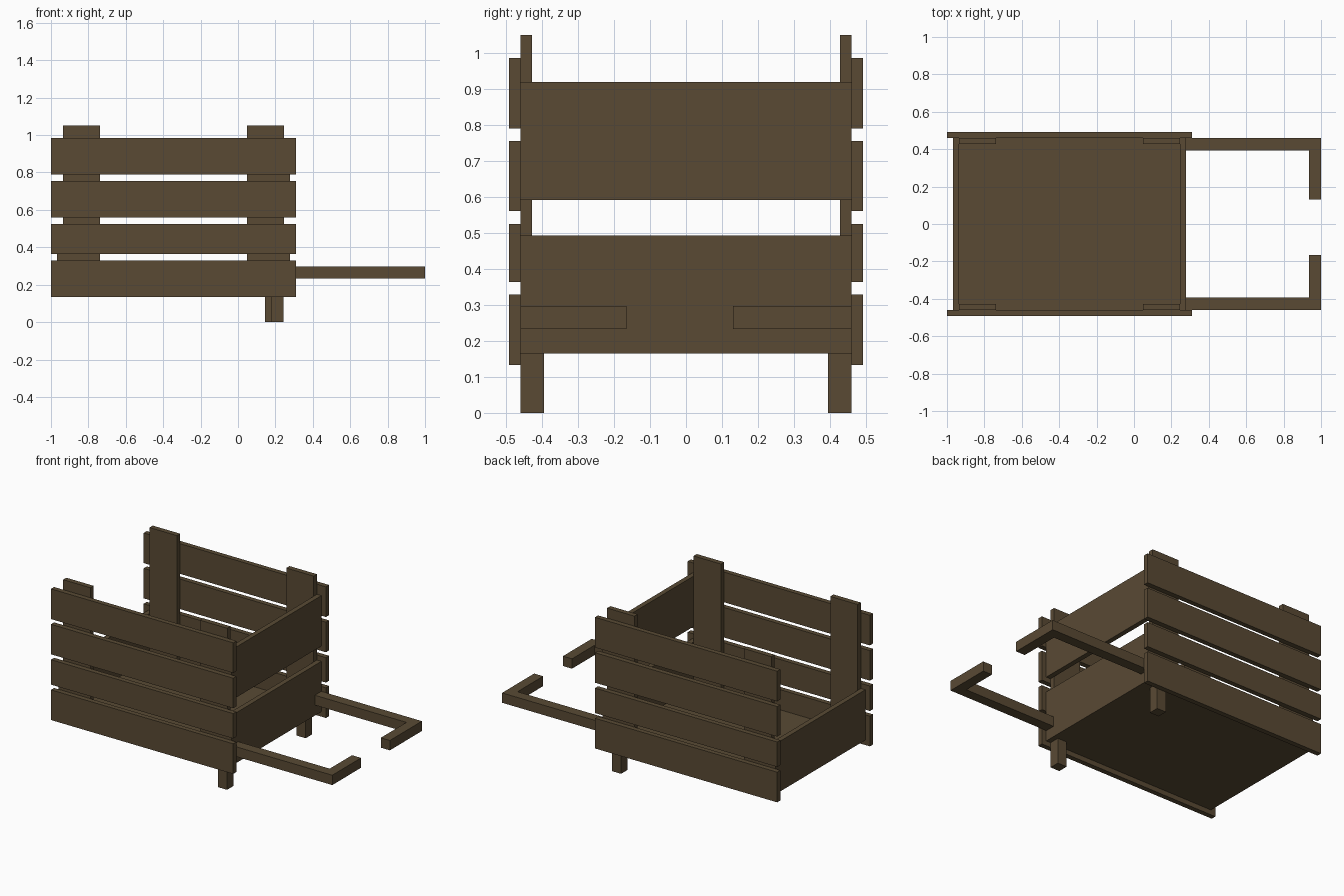
import bpy

if "Cube" in bpy.data.objects:
    bpy.data.objects.remove(bpy.data.objects["Cube"])

wood = bpy.data.materials.new("dark_wood")
wood.diffuse_color = (0.1, 0.068, 0.034, 1)
wood.use_nodes = True
wood.node_tree.nodes["Principled BSDF"].inputs["Base Color"].default_value = wood.diffuse_color


def make_prism(name, outline, z0, z1):
    """Extrude a flat xy outline from z0 to z1."""
    n = len(outline)
    verts = [(x, y, z) for z in (z0, z1) for x, y in outline]
    faces = [tuple(reversed(range(n))), tuple(range(n, 2 * n))]
    faces += [(i, (i + 1) % n, n + (i + 1) % n, n + i) for i in range(n)]
    mesh = bpy.data.meshes.new(name)
    mesh.from_pydata(verts, [], faces)
    mesh.materials.append(wood)
    obj = bpy.data.objects.new(name, mesh)
    bpy.context.collection.objects.link(obj)
    return obj


def make_box(name, x0, x1, y0, y1, z0, z1):
    y0, y1 = sorted((y0, y1))
    return make_prism(name, [(x0, y0), (x1, y0), (x1, y1), (x0, y1)], z0, z1)


# Floor and end boards (front end has two boards, rear end only one)
make_box("floor", -0.935, 0.245, -0.46, 0.46, 0.165, 0.198)
make_box("rear_board", -0.967, -0.935, -0.46, 0.46, 0.165, 0.492)
make_box("front_lower_board", 0.245, 0.277, -0.46, 0.46, 0.165, 0.492)
make_box("front_upper_board", 0.245, 0.277, -0.46, 0.46, 0.591, 0.919)

for side, label in ((-1, "right"), (1, "left")):
    # Side planks
    for i, (z0, z1) in enumerate(((0.133, 0.329), (0.363, 0.525),
                                  (0.56, 0.755), (0.789, 0.985))):
        make_box(f"{label}_plank_{i + 1}", -1, 0.31, side * 0.46, side * 0.492, z0, z1)
    # Upright posts inside the planks
    for x0, end in ((-0.935, "rear"), (0.048, "front")):
        make_box(f"{label}_{end}_post", x0, x0 + 0.197,
                 side * 0.427, side * 0.46, 0.166, 1.05)
    # Leg, slightly staggered between the two sides
    leg_x = 0.178 if side < 0 else 0.145
    make_box(f"{label}_leg", leg_x, leg_x + 0.066, side * 0.394, side * 0.46, 0, 0.166)
    # L-shaped pull handle with inward grip
    tip = 0.165 if side < 0 else 0.131
    pts = [(0.27, 0.46), (0.27, 0.394), (0.935, 0.394),
           (0.935, tip), (1, tip), (1, 0.46)]
    outline = [(x, side * y) for x, y in pts]
    if side < 0:
        outline.reverse()
    make_prism(f"{label}_handle", outline, 0.233, 0.297)
